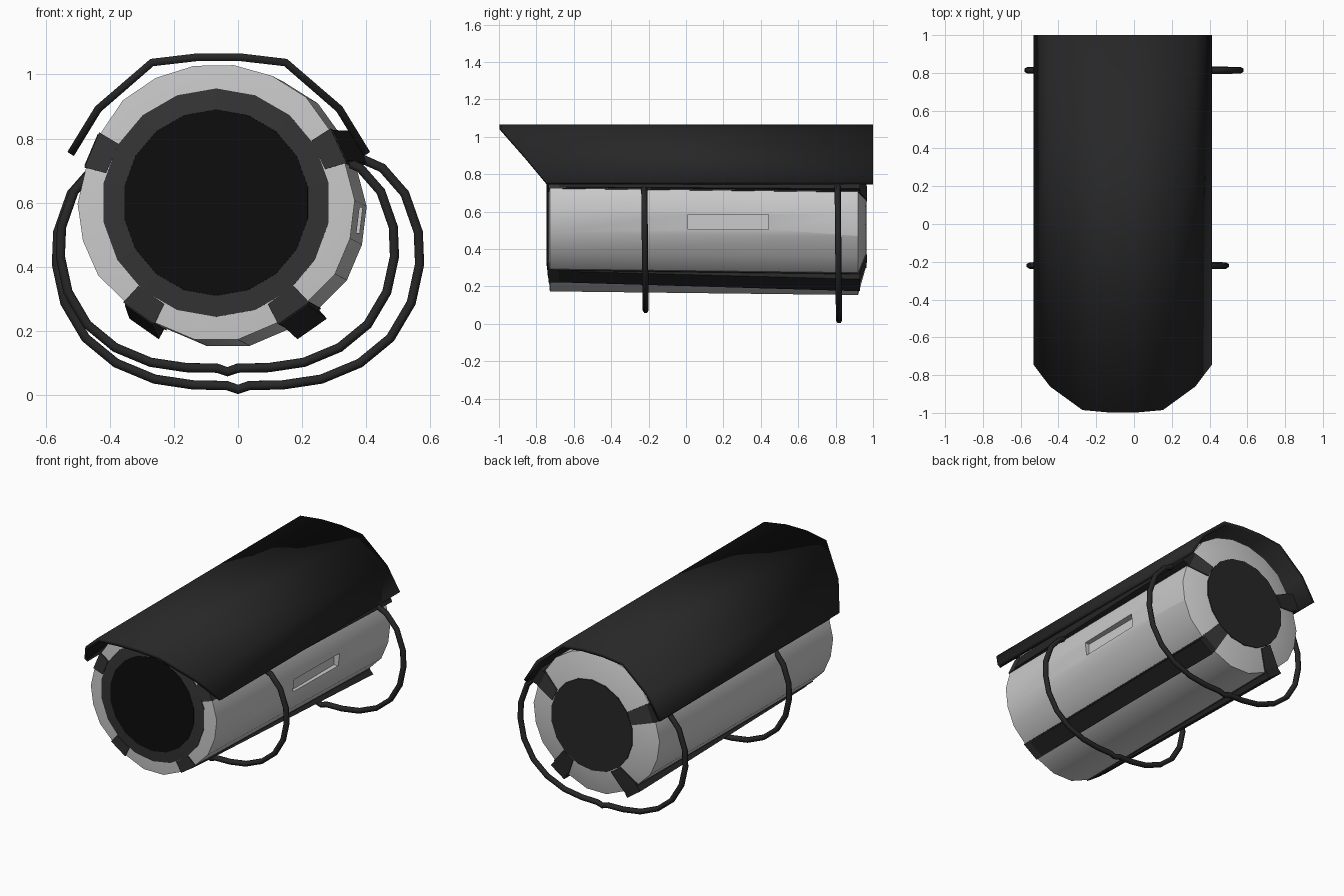
import bpy, bmesh, math
from mathutils import Vector

if "Cube" in bpy.data.objects:
    bpy.data.objects.remove(bpy.data.objects["Cube"])


def material(name, v):
    m = bpy.data.materials.new(name)
    m.diffuse_color = (v, v, v, 1)
    m.use_nodes = True
    m.node_tree.nodes["Principled BSDF"].inputs["Base Color"].default_value = m.diffuse_color
    return m


BLACK = material("black_rubber", 0.02)
GLASS = material("lens_glass", 0.004)
TRIM = material("dark_trim", 0.035)
RAILS = (25, 157, 235, 305)      # angles of the rails round the housing
HALF = 8                         # half the rail width in degrees


def finish(name, bm, mat=None, smooth=None):
    bmesh.ops.recalc_face_normals(bm, faces=bm.faces)
    me = bpy.data.meshes.new(name)
    bm.to_mesh(me)
    bm.free()
    ob = bpy.data.objects.new(name, me)
    bpy.context.collection.objects.link(ob)
    if mat:
        me.materials.append(mat)
    if smooth:
        bpy.ops.object.select_all(action='DESELECT')
        ob.select_set(True)
        bpy.context.view_layer.objects.active = ob
        bpy.ops.object.shade_smooth_by_angle(angle=math.radians(smooth))
    return ob


def point(r, y, deg):
    # housing axis leans a little to the right and down towards the back
    t = (y + 0.73) / 1.69
    a = math.radians(deg)
    return Vector((-0.068 + 0.038 * t + r * math.cos(a), y,
                   0.60 - 0.02 * t + r * math.sin(a)))


def lathe(name, profile, angles, mat=None, smooth=None, depth=None):
    """Closed revolution of an open profile, capped at both ends."""
    bm = bmesh.new()
    rings = [[bm.verts.new(point(r - (depth(a) if depth and r > 0.4 else 0), y, a))
              for a in angles] for r, y in profile]
    n = len(angles)
    for p, q in zip(rings, rings[1:]):
        for i in range(n):
            j = (i + 1) % n
            bm.faces.new((p[i], p[j], q[j], q[i]))
    bm.faces.new(rings[0])
    bm.faces.new(rings[-1])
    return finish(name, bm, mat, smooth)


def sector(name, profile, a0, a1, mat):
    """Closed profile swept between two angles."""
    bm = bmesh.new()
    p, q = [[bm.verts.new(point(r, y, a)) for r, y in profile] for a in (a0, a1)]
    n = len(profile)
    for i in range(n):
        j = (i + 1) % n
        bm.faces.new((p[i], p[j], q[j], q[i]))
    bm.faces.new(p)
    bm.faces.new(q)
    return finish(name, bm, mat)


# Housing with four shallow grooves
angles = []
for c, nxt in zip(RAILS, RAILS[1:] + (RAILS[0] + 360,)):
    start, end = c + HALF, nxt - HALF
    steps = round((end - start) / 17)
    angles += [c - HALF]
    angles += [start + (end - start) * k / steps for k in range(steps)]


def groove(a):
    return 0.012 if any(abs(abs(a - c) - HALF) < 0.01 for c in RAILS) else 0


housing = lathe("housing", [(0.35, -0.735), (0.432, -0.728), (0.432, 0.92), (0.28, 0.962)],
                angles, smooth=25, depth=groove)

# Shallow side panel recess
bpy.ops.mesh.primitive_cube_add(size=1, location=(0.425, 0.225, 0.545))
cutter = bpy.context.object
cutter.name = "panel_cutter"
cutter.scale = (0.15, 0.43, 0.08)
cutter.hide_render = True
cutter.hide_set(True)
cutter.display_type = 'WIRE'
cut = housing.modifiers.new("panel_recess", 'BOOLEAN')
cut.operation = 'DIFFERENCE'
cut.object = cutter

# Lens, its surround and the back plate
even = [10 + 20 * k for k in range(18)]
lathe("lens_surround", [(0.356, -0.72), (0.356, -0.738), (0.29, -0.744)], even, TRIM)
lathe("lens", [(0.292, -0.73), (0.29, -0.746)], even, GLASS)
lathe("back_plate", [(0.285, 0.95), (0.28, 0.966)], even, BLACK)

# Rails: a trim strip in each groove with a raised bar on it
for k, c in enumerate(RAILS):
    strip = [(0.355, -0.7), (0.355, -0.741), (0.425, -0.734), (0.425, 0.925),
             (0.285, 0.967), (0.285, 0.9), (0.38, 0.87), (0.38, -0.7)]
    sector(f"trim_strip_{k}", strip, c - HALF, c + HALF, TRIM)
    bar = [(0.38, -0.68), (0.428, -0.68), (0.46, 0.93), (0.38, 0.93)]
    sector(f"rail_bar_{k}", bar, c - 7, c + 7, BLACK)

# Sun visor: bent sheet with a pointed front edge
half = [(0.07, 1.065, -0.998), (0.213, 1.048, -0.985), (0.385, 0.90, -0.86), (0.472, 0.758, -0.745)]
outline = [(-0.06 - x, z, y) for x, z, y in reversed(half)] + [(-0.06 + x, z, y) for x, z, y in half]
bm = bmesh.new()
rows = [(bm.verts.new((x, y, z)), bm.verts.new((x, 1, z))) for x, z, y in outline]
for p, q in zip(rows, rows[1:]):
    bm.faces.new((p[0], q[0], q[1], p[1]))
bm.normal_update()
up = sum(f.normal.z for f in bm.faces) > 0
visor = finish("sun_visor", bm, BLACK, 40)
if (sum(p.normal.z for p in visor.data.polygons) > 0) is False:
    visor.data.flip_normals()
thick = visor.modifiers.new("thickness", 'SOLIDIFY')
thick.thickness = 0.024
thick.offset = -1

# Hanging cable loops
CABLE = [(0, 0.0), (0.035, 0.012), (0.14, 0.014), (0.26, 0.032), (0.38, 0.082), (0.475, 0.16),
         (0.54, 0.27), (0.566, 0.39), (0.562, 0.49), (0.52, 0.61), (0.45, 0.69), (0.36, 0.73)]


def cable(name, cx, y, z0, s):
    path = [(-x, z) for x, z in reversed(CABLE[1:])] + CABLE
    cu = bpy.data.curves.new(name, 'CURVE')
    cu.dimensions = '3D'
    cu.bevel_depth = 0.0165
    cu.bevel_resolution = 1
    cu.use_fill_caps = True
    sp = cu.splines.new('POLY')
    sp.points.add(len(path) - 1)
    for p, (x, z) in zip(sp.points, path):
        p.co = (cx + x * s, y - 0.01 * z, z0 + z * s, 1)
    ob = bpy.data.objects.new(name, cu)
    bpy.context.collection.objects.link(ob)
    cu.materials.append(BLACK)


cable("front_cable", -0.033, -0.216, 0.073, 0.92)
cable("rear_cable", 0.0, 0.818, 0.018, 1.0)
